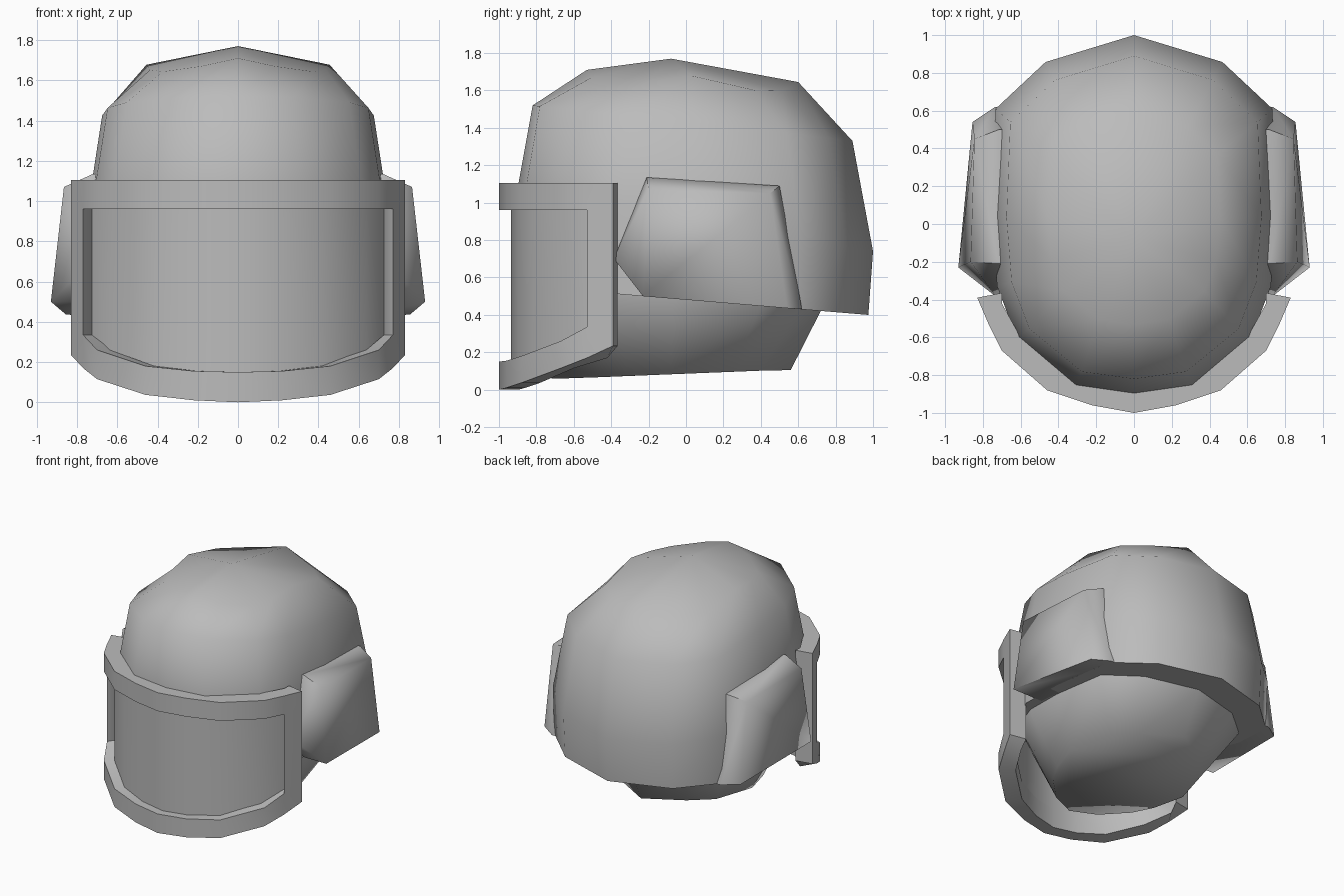
import bpy, bmesh, math

if "Cube" in bpy.data.objects:
    bpy.data.objects.remove(bpy.data.objects["Cube"], do_unlink=True)

grey = bpy.data.materials.new("neutral_grey")
grey.use_nodes = True
GREY = (0.5, 0.5, 0.5, 1)
grey.diffuse_color = GREY
grey.node_tree.nodes["Principled BSDF"].inputs["Base Color"].default_value = GREY


def finish(name, bm, angle):
    bmesh.ops.recalc_face_normals(bm, faces=bm.faces)
    me = bpy.data.meshes.new(name)
    bm.to_mesh(me)
    bm.free()
    ob = bpy.data.objects.new(name, me)
    bpy.context.collection.objects.link(ob)
    me.materials.append(grey)
    bpy.ops.object.select_all(action='DESELECT')
    ob.select_set(True)
    bpy.context.view_layer.objects.active = ob
    bpy.ops.object.shade_smooth_by_angle(angle=math.radians(angle))
    return ob


# Plan outline of half the helmet, as fractions of half width and half depth
HALF = [(0, 1), (.62, .85), (.97, .59), (1, 0), (.96, -.4), (.82, -.69), (.41, -.955), (0, -1)]
PLAN = HALF + [(-x, y) for x, y in HALF[-2:0:-1]]


def ring(bm, width, front, back, drop=0, pinch=0):
    """Tilted ring from front (y, z) to back (y, z); drop and pinch act on its corners."""
    verts = []
    mid, depth = (front[0] + back[0]) / 2, (back[0] - front[0]) / 2
    for fx, fy in PLAN:
        corner = 2 * abs(fx * fy)
        k = 1 - pinch * corner
        t = (fy + 1) / 2
        verts.append(bm.verts.new((fx * width * k, mid + fy * depth * k,
                                   front[1] + (back[1] - front[1]) * t - drop * corner)))
    return verts


def bridge(bm, a, b):
    n = len(a)
    for i in range(n):
        bm.faces.new((a[i], a[(i + 1) % n], b[(i + 1) % n], b[i]))


def loft(name, levels, apex, angle):
    bm = bmesh.new()
    rings = [ring(bm, *lv) for lv in levels]
    for a, b in zip(rings, rings[1:]):
        bridge(bm, a, b)
    if apex:
        tip = bm.verts.new(apex)
        top = rings[0]
        for i in range(len(top)):
            bm.faces.new((top[i], top[(i + 1) % len(top)], tip))
    else:
        bm.faces.new(rings[0])
    bm.faces.new(rings[-1])
    return finish(name, bm, angle)


# Outer dome with overhanging rear rim
loft("dome_shell", [
    (.455, (-.53, 1.71), (.60, 1.645), .05),
    (.675, (-.82, 1.52), (.89, 1.33)),
    (.755, (-.90, 1.08), (1.0, .74)),
    (.755, (-.89, .555), (.975, .40)),
], (0, -.08, 1.77), 62)

# Inner head form below the rim
loft("inner_head", [
    (.67, (-.88, .60), (.75, .48)),
    (.66, (-.86, .50), (.72, .42)),
    (.52, (-.72, .06), (.56, .105), 0, .12),
], None, 86)

# Face guard stations: outer x, y, inner x, y, bottom z, window bottom z
side = [(.83, -.39, .70, -.365, .235, .34),
        (.77, -.53, .70, -.42, .17, .335),
        (.70, -.67, .60, -.60, .115, .26),
        (.46, -.88, .39, -.78, .037, .18),
        (.22, -.96, .19, -.86, .01, .155)]
stations = side + [(0, -1, 0, -.895, 0, .15)] + \
    [(-s[0], s[1], -s[2]) + s[3:] for s in side[::-1]]
WINDOW_TOP, GUARD_TOP = .96, 1.105

# Guard: grid of cells with the window left open
bm = bmesh.new()
outer, inner = [], []
for ox, oy, ix, iy, zb, zw in stations:
    zs = (zb, zw, WINDOW_TOP, GUARD_TOP)
    outer.append([bm.verts.new((ox, oy, z)) for z in zs])
    inner.append([bm.verts.new((ix, iy, z)) for z in zs])
cols = len(stations) - 1


def solid(i, j):
    return 0 <= i < cols and 0 <= j < 3 and not (j == 1 and 0 < i < cols - 1)


for i in range(cols):
    for j in range(3):
        if not solid(i, j):
            continue
        corners = [(i, j), (i + 1, j), (i + 1, j + 1), (i, j + 1)]
        bm.faces.new([outer[a][b] for a, b in corners])
        bm.faces.new([inner[a][b] for a, b in reversed(corners)])
        for k, (di, dj) in enumerate([(0, -1), (1, 0), (0, 1), (-1, 0)]):
            if not solid(i + di, j + dj):
                (a, b), (c, d) = corners[k], corners[(k + 1) % 4]
                bm.faces.new((outer[a][b], outer[c][d], inner[c][d], inner[a][b]))
finish("face_guard", bm, 40)

# Visor plate recessed inside the window
bm = bmesh.new()
layers = []
for t in (.62, .97):
    layer = []
    for ox, oy, ix, iy, zb, zw in stations[1:-1]:
        x, y = ox + (ix - ox) * t, oy + (iy - oy) * t
        layer.append([bm.verts.new((x, y, z)) for z in (zw, WINDOW_TOP)])
    layers.append(layer)
f, b = layers
for i in range(len(f) - 1):
    loop0 = [f[i][0], f[i][1], b[i][1], b[i][0]]
    loop1 = [f[i + 1][0], f[i + 1][1], b[i + 1][1], b[i + 1][0]]
    bridge(bm, loop0, loop1)
for e in (0, -1):
    bm.faces.new((f[e][0], f[e][1], b[e][1], b[e][0]))
finish("visor_plate", bm, 40)

# Bevelled ear pads, mirrored; the base points repeat deeper inside the shell
PAD = [(.93, -.23, .50), (.865, -.20, 1.07), (.845, .45, 1.05), (.855, .54, .436),
       (.73, -.385, .70), (.72, -.21, 1.135), (.715, .50, 1.09), (.735, .62, .43),
       (.71, -.23, .50)]
for name, s in (("left_ear_pad", 1), ("right_ear_pad", -1)):
    bm = bmesh.new()
    for x, y, z in PAD:
        bm.verts.new((s * x, y, z))
    for x, y, z in PAD[4:]:
        bm.verts.new((s * .67, y, z))
    bmesh.ops.convex_hull(bm, input=bm.verts)
    bmesh.ops.dissolve_limit(bm, angle_limit=math.radians(4), verts=bm.verts, edges=bm.edges)
    finish(name, bm, 66)
